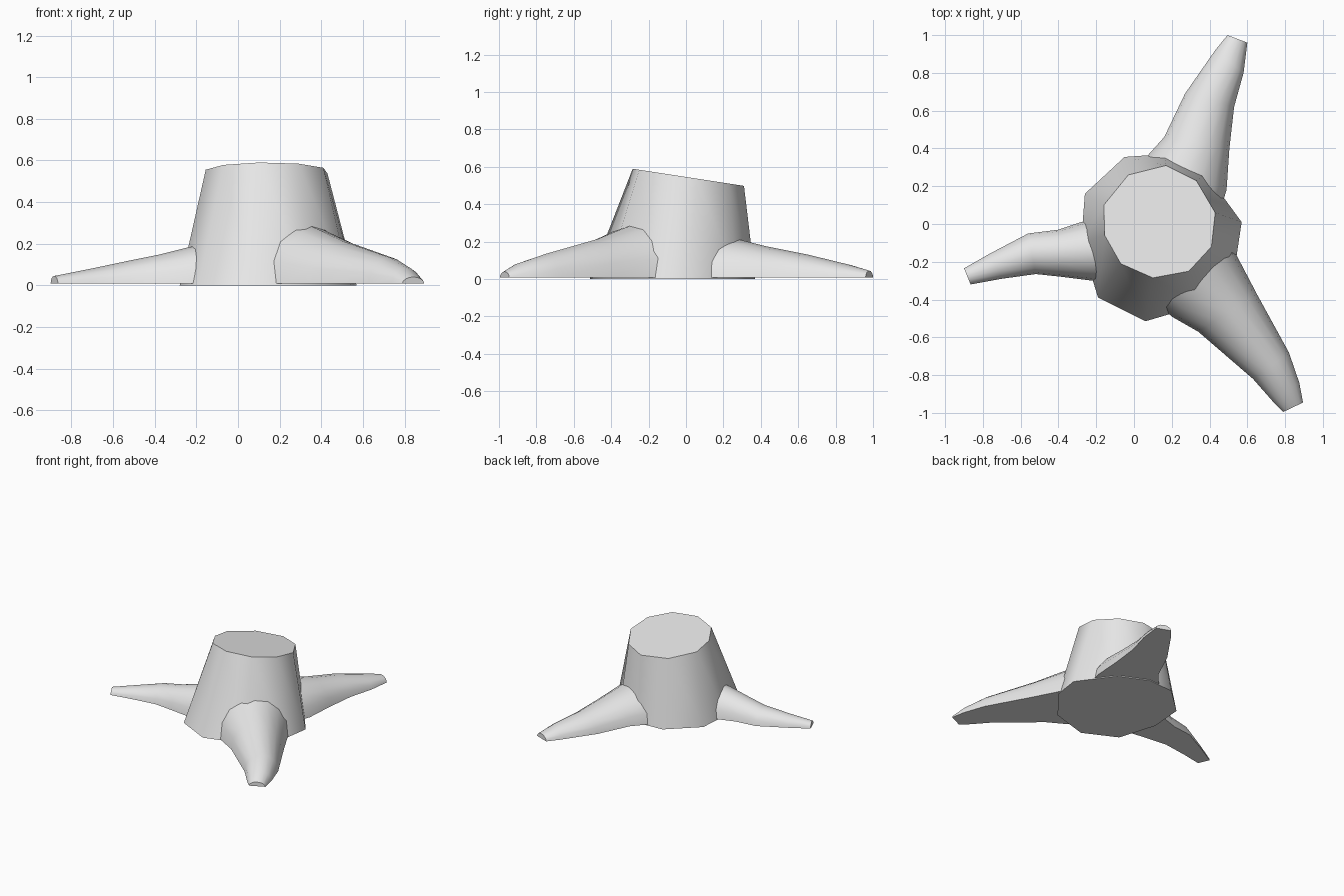
import bpy
import bmesh
from math import cos, sin, pi, radians
from mathutils import Vector

cube = bpy.data.objects.get("Cube")
if cube:
    bpy.data.objects.remove(cube, do_unlink=True)

grey = bpy.data.materials.new("plain_grey")
grey.use_nodes = True
grey.diffuse_color = (0.8, 0.8, 0.8, 1)
grey.node_tree.nodes["Principled BSDF"].inputs["Base Color"].default_value = grey.diffuse_color


def loft(name, rings):
    """Skin a row of closed rings, cap both ends and smooth the soft edges."""
    bm = bmesh.new()
    rows = [[bm.verts.new(point) for point in ring] for ring in rings]
    for low, high in zip(rows, rows[1:]):
        count = len(low)
        for i in range(count):
            j = (i + 1) % count
            bm.faces.new((low[i], low[j], high[j], high[i]))
    bm.faces.new(rows[0])
    bm.faces.new(rows[-1])
    bmesh.ops.recalc_face_normals(bm, faces=bm.faces)
    mesh = bpy.data.meshes.new(name)
    bm.to_mesh(mesh)
    bm.free()
    mesh.materials.append(grey)
    part = bpy.data.objects.new(name, mesh)
    bpy.context.collection.objects.link(part)
    bpy.ops.object.select_all(action="DESELECT")
    part.select_set(True)
    bpy.context.view_layer.objects.active = part
    bpy.ops.object.shade_smooth_by_angle(angle=radians(50))
    return part


def arch(left, right, height, steps=8):
    """Half-ellipse cross-section standing on the ground."""
    left, right = Vector(left), Vector(right)
    middle, half = (left + right) / 2, (right - left) / 2
    ring = []
    for i in range(steps + 1):
        angle = pi * i / steps
        x, y = middle - half * cos(angle)
        ring.append((x, y, 0.008 + (height - 0.008) * sin(angle)))
    return ring


# Trunk: uneven ten-sided foot tapering to a slanted cut
foot = [(.57, .01), (.54, -.19), (.35, -.43), (.06, -.515), (-.19, -.39),
        (-.28, -.1), (-.26, .16), (-.05, .355), (.16, .37), (.38, .27)]
cut = [(.43, .06), (.41, -.12), (.29, -.25), (.1, -.285), (-.07, -.21),
       (-.155, -.06), (-.16, .1), (-.03, .26), (.17, .31), (.33, .23)]
loft("stump_trunk", [
    [(x, y, 0) for x, y in foot],
    [(x, y, 0.546 - 0.154 * y) for x, y in cut],
])

# Roots: left edge, right edge and ridge height, from trunk to tip
roots = {
    "front_root": [
        ((.1, -.4), (.5, -.05), .31), ((.2, -.49), (.54, -.16), .275),
        ((.34, -.57), (.65, -.37), .215), ((.63, -.82), (.82, -.68), .135),
        ((.74, -.945), (.875, -.84), .085), ((.79, -.995), (.895, -.945), .04)],
    "back_root": [
        ((.02, .22), (.45, .05), .235), ((.07, .36), (.49, .18), .215),
        ((.16, .46), (.505, .4), .175), ((.27, .69), (.53, .62), .13),
        ((.43, .92), (.58, .8), .08), ((.495, 1), (.6, .96), .045)],
    "right_root": [
        ((-.1, -.3), (-.1, .03), .21), ((-.22, -.3), (-.28, .01), .18),
        ((-.38, -.28), (-.4, -.03), .145), ((-.52, -.265), (-.56, -.05), .115),
        ((-.7, -.29), (-.76, -.155), .075), ((-.865, -.32), (-.9, -.235), .045)],
}
for name, sections in roots.items():
    loft(name, [arch(*section) for section in sections])
